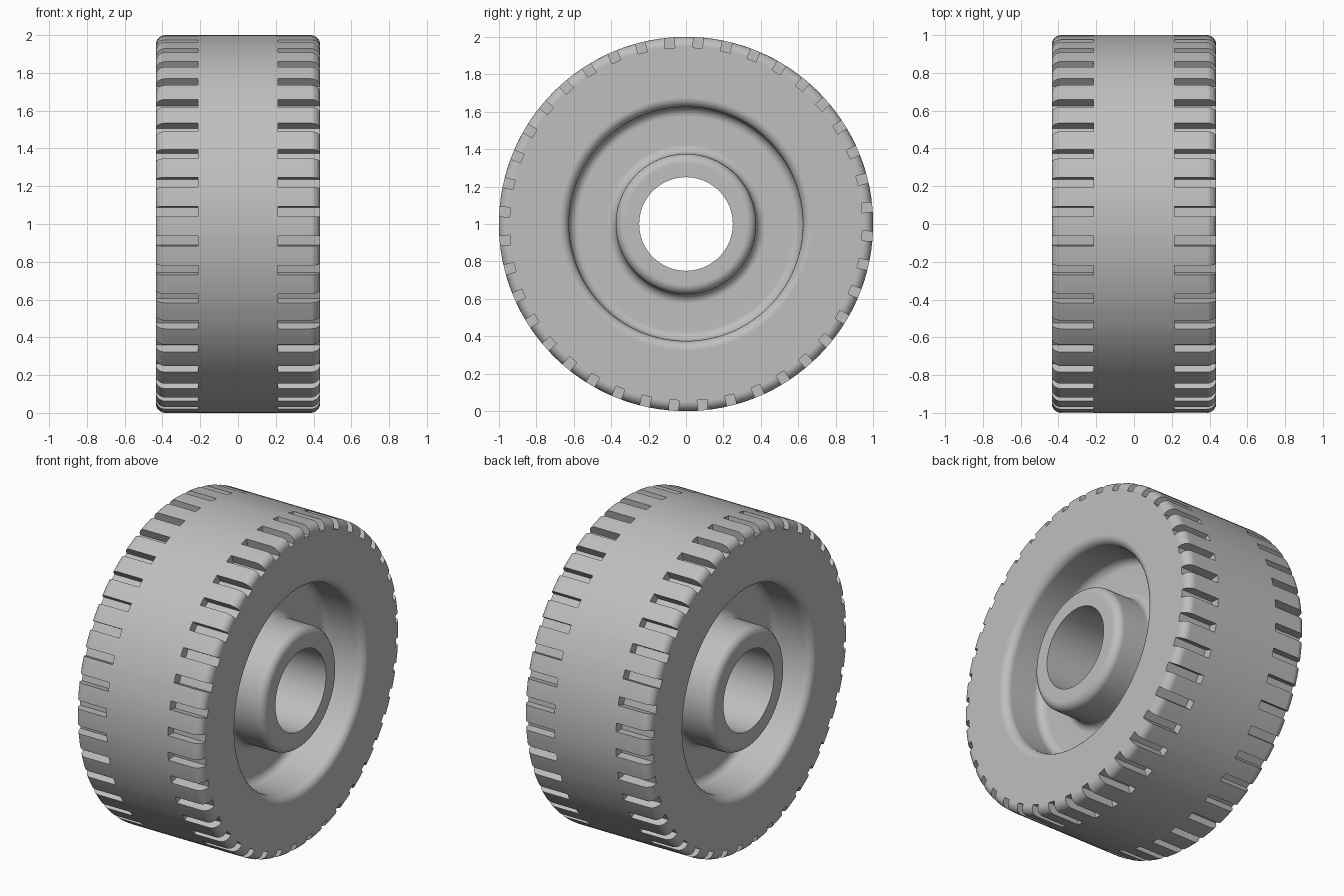
import bpy, bmesh, math
from mathutils import Vector, Matrix

if "Cube" in bpy.data.objects:
    bpy.data.objects.remove(bpy.data.objects["Cube"])

HALF_WIDTH, WEB, FILLET = 0.435, 0.165, 0.05
SEGMENTS, ARC_STEPS = 128, 6
GROOVES, GROOVE_START = 40, math.radians(5.2)

grey = bpy.data.materials.new("plain grey")
grey.use_nodes = True
grey.diffuse_color = (0.52, 0.52, 0.52, 1)
grey.node_tree.nodes["Principled BSDF"].inputs["Base Color"].default_value = grey.diffuse_color


def make_object(name, bm):
    bmesh.ops.recalc_face_normals(bm, faces=bm.faces)
    mesh = bpy.data.meshes.new(name)
    bm.to_mesh(mesh)
    bm.free()
    obj = bpy.data.objects.new(name, mesh)
    bpy.context.collection.objects.link(obj)
    mesh.materials.append(grey)
    obj.location.z = 1
    return obj


def rounded(corners):
    """Closed outline of (x, radius, fillet) corners with arcs at the fillets."""
    out = []
    for i, (x, r, fillet) in enumerate(corners):
        p = Vector((x, r))
        if not fillet:
            out.append(p)
            continue
        u = (Vector(corners[i - 1][:2]) - p).normalized()
        v = (Vector(corners[(i + 1) % len(corners)][:2]) - p).normalized()
        center = p + fillet * (u + v)
        for k in range(ARC_STEPS + 1):
            t = math.pi / 2 * k / ARC_STEPS
            out.append(center - fillet * (v * math.cos(t) + u * math.sin(t)))
    return out


# Wheel section: bore, hub, recessed web, rim and tread, mirrored to the other side
side = [(HALF_WIDTH, 0.25, 0), (HALF_WIDTH, 0.375, FILLET), (WEB, 0.375, FILLET),
        (WEB, 0.625, FILLET), (HALF_WIDTH, 0.625, FILLET), (HALF_WIDTH, 1, FILLET)]
outline = rounded(side + [(-x, r, f) for x, r, f in reversed(side)])

# Wheel body turned around the x axis
bm = bmesh.new()
rings = []
for s in range(SEGMENTS):
    turn = Matrix.Rotation(math.tau * s / SEGMENTS, 3, 'X')
    rings.append([bm.verts.new(turn @ Vector((p.x, p.y, 0))) for p in outline])
for s in range(SEGMENTS):
    a, b = rings[s], rings[(s + 1) % SEGMENTS]
    for i in range(len(outline)):
        j = (i + 1) % len(outline)
        bm.faces.new((a[i], a[j], b[j], b[i]))
wheel = make_object("wheel", bm)

# Tread groove cutters around both shoulders
bm = bmesh.new()
inner, outer, floor, top, width = 0.213, 0.6, 0.943, 1.1, 0.052
for g in range(GROOVES):
    turn = Matrix.Rotation(GROOVE_START + math.tau * g / GROOVES, 4, 'X')
    for sign in (-1, 1):
        place = Matrix.Translation((sign * (inner + outer) / 2, (floor + top) / 2, 0))
        size = Matrix.Diagonal((outer - inner, top - floor, width, 1))
        bmesh.ops.create_cube(bm, size=1, matrix=turn @ place @ size)
cutter = make_object("groove_cutter", bm)
cutter.hide_render = True

# Cut the grooves, then shade smoothly with crisp edges
cut = wheel.modifiers.new("grooves", 'BOOLEAN')
cut.operation = 'DIFFERENCE'
cut.solver = 'EXACT'
cut.object = cutter
bpy.ops.object.select_all(action='DESELECT')
wheel.select_set(True)
bpy.context.view_layer.objects.active = wheel
bpy.context.view_layer.update()
bpy.ops.object.modifier_apply(modifier=cut.name)
bpy.data.objects.remove(cutter)
bpy.ops.object.shade_smooth_by_angle(angle=math.radians(30))
weighted = wheel.modifiers.new("clean_normals", 'WEIGHTED_NORMAL')
weighted.keep_sharp = True
